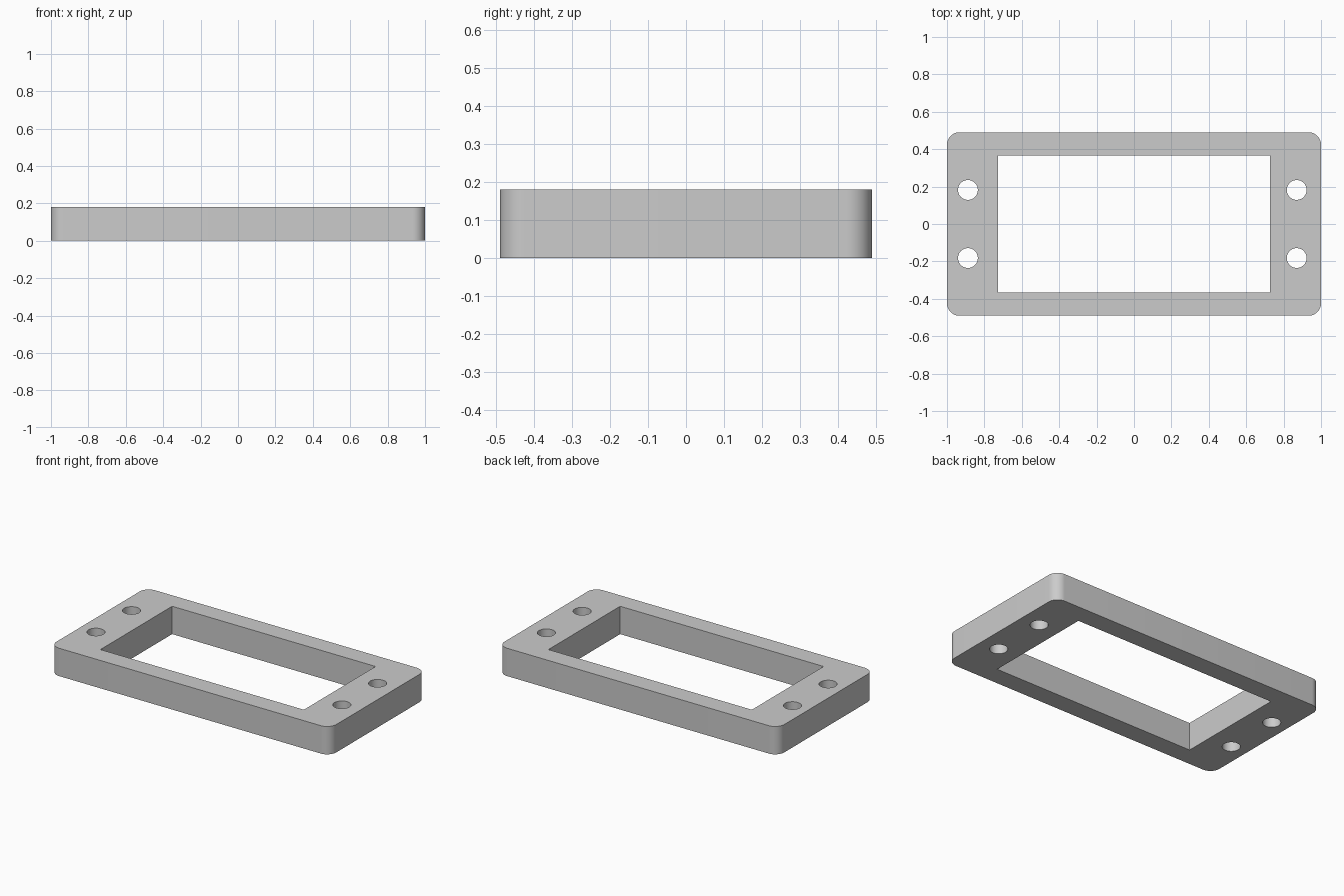
import bpy, bmesh
from math import sin, cos, pi, radians

cube = bpy.data.objects.get("Cube")
if cube:
    bpy.data.objects.remove(cube, do_unlink=True)

HEIGHT = 0.18


def arc(cx, cy, r, start, sweep, steps):
    return [(cx + r * cos(start + sweep * i / steps),
             cy + r * sin(start + sweep * i / steps)) for i in range(steps + 1)]


def rounded_rectangle(hx, hy, r):
    points = []
    for i, (sx, sy) in enumerate([(1, 1), (-1, 1), (-1, -1), (1, -1)]):
        points += arc(sx * (hx - r), sy * (hy - r), r, i * pi / 2, pi / 2, 12)
    return points


# Outline, window opening and four screw holes
loops = [rounded_rectangle(1.0, 0.49, 0.066),
         [(0.727, 0.366), (-0.727, 0.366), (-0.727, -0.366), (0.727, -0.366)]]
for x in (-0.888, 0.87):
    for y in (-0.182, 0.182):
        loops.append(arc(x, y, 0.053, 0, 2 * pi, 48)[:-1])

# Fill the flat profile and extrude it upwards
bm = bmesh.new()
edges = []
for loop in loops:
    verts = [bm.verts.new((x, y, 0)) for x, y in loop]
    edges += [bm.edges.new((v, verts[i - 1])) for i, v in enumerate(verts)]
bmesh.ops.triangle_fill(bm, use_beauty=True, edges=edges, normal=(0, 0, 1))
result = bmesh.ops.extrude_face_region(bm, geom=bm.faces[:], use_keep_orig=True)
top = [g for g in result["geom"] if isinstance(g, bmesh.types.BMVert)]
bmesh.ops.translate(bm, verts=top, vec=(0, 0, HEIGHT))
bmesh.ops.recalc_face_normals(bm, faces=bm.faces[:])
mesh = bpy.data.meshes.new("mounting_frame")
bm.to_mesh(mesh)
bm.free()

frame = bpy.data.objects.new("mounting_frame", mesh)
bpy.context.collection.objects.link(frame)

# Plain grey material
grey = bpy.data.materials.new("light_grey")
grey.use_nodes = True
colour = (0.6, 0.6, 0.6, 1)
grey.diffuse_color = colour
grey.node_tree.nodes["Principled BSDF"].inputs["Base Color"].default_value = colour
mesh.materials.append(grey)

# Smooth round corners and holes, keep sharp rims
bpy.ops.object.select_all(action="DESELECT")
frame.select_set(True)
bpy.context.view_layer.objects.active = frame
bpy.ops.object.shade_smooth_by_angle(angle=radians(30))
